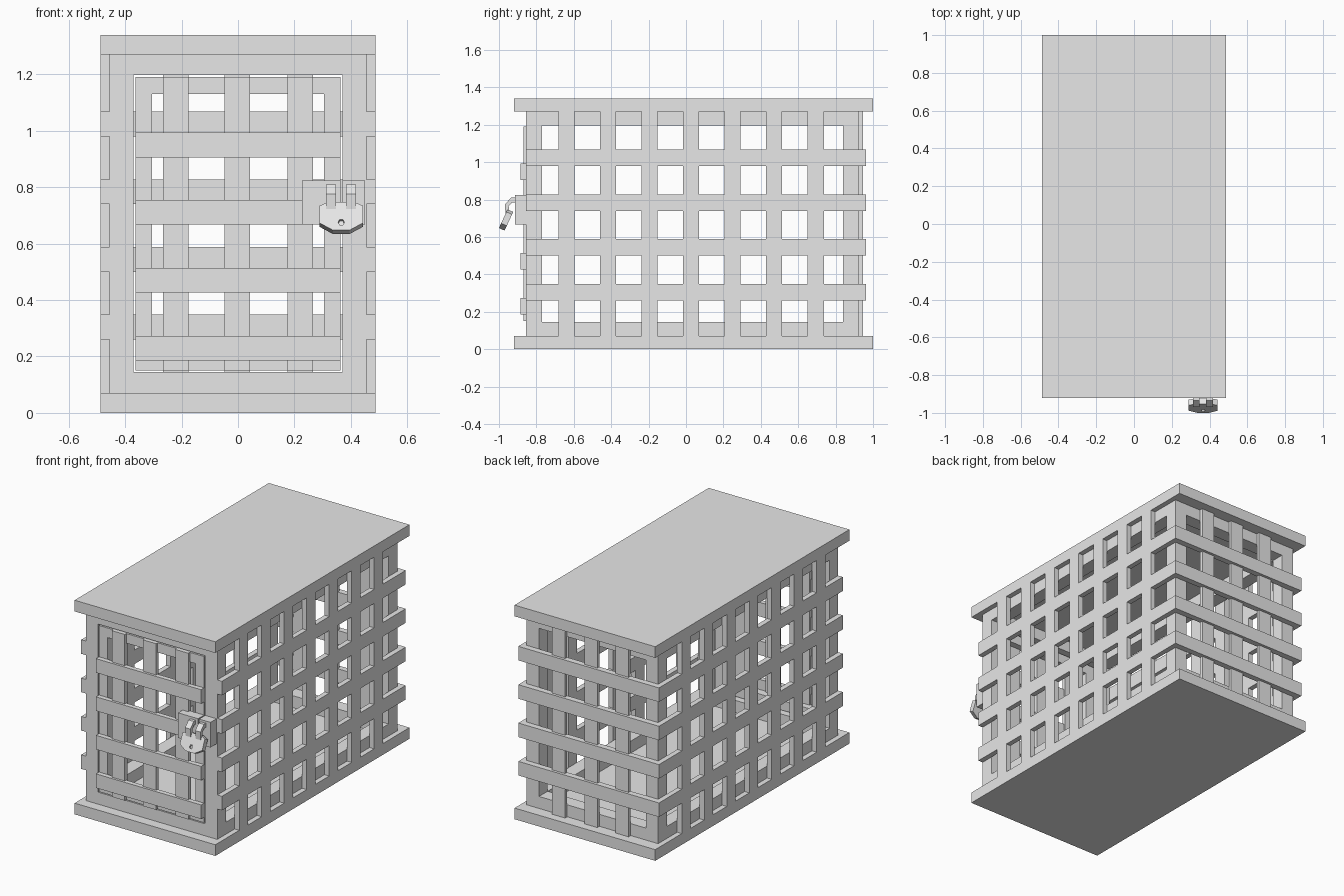
import bpy, bmesh
from mathutils import Matrix, Vector

if "Cube" in bpy.data.objects:
    bpy.data.objects.remove(bpy.data.objects["Cube"])

grey = bpy.data.materials.new("light_grey")
grey.use_nodes = True
grey.diffuse_color = (0.8, 0.8, 0.8, 1)
grey.node_tree.nodes["Principled BSDF"].inputs["Base Color"].default_value = (0.8, 0.8, 0.8, 1)


def finish(name, bm):
    bmesh.ops.recalc_face_normals(bm, faces=bm.faces)
    mesh = bpy.data.meshes.new(name)
    bm.to_mesh(mesh)
    bm.free()
    mesh.materials.append(grey)
    obj = bpy.data.objects.new(name, mesh)
    bpy.context.collection.objects.link(obj)
    return obj


def boxes(name, spans):
    """One object from boxes given as (x range, y range, z range)."""
    bm = bmesh.new()
    for span in spans:
        size = [b - a for a, b in span]
        mid = [(a + b) / 2 for a, b in span]
        bmesh.ops.create_cube(bm, size=1, matrix=Matrix.Translation(mid) @ Matrix.Diagonal((*size, 1)))
    return finish(name, bm)


def prism(name, points, offset):
    """Extrude a closed outline of 3D points along an offset."""
    bm = bmesh.new()
    face = bm.faces.new([bm.verts.new(p) for p in points])
    out = bmesh.ops.extrude_face_region(bm, geom=[face])
    bmesh.ops.translate(bm, verts=[v for v in out["geom"] if isinstance(v, bmesh.types.BMVert)], vec=offset)
    return finish(name, bm)


W, OUT, POST = 0.455, 0.487, 0.085
FRONT, BACK = -0.855, 0.925
LOW, HIGH = 0.07, 1.27
SILL, HEAD = 0.145, 1.197
IN = W - POST
BAR = 0.088
side_rows = [(z, z + BAR) for z in (0.26, 0.50, 0.74, 0.98)]
door_rows = [(z, z + BAR) for z in (0.185, 0.426, 0.667, 0.906)]
upright_x = [(c - 0.045, c + 0.045) for c in (-0.22, -0.003, 0.22)]

# Floor and roof slabs
boxes("floor_slab", [((-OUT, OUT), (-0.92, 1), (0, LOW))])
boxes("roof_slab", [((-OUT, OUT), (-0.92, 1), (HIGH, 1.34))])

# Frame: corner posts and rails
ends = [(FRONT, FRONT + POST), (BACK - POST, BACK)]
sides = [(-W, -IN), (IN, W)]
levels = [(LOW, SILL), (HEAD, HIGH)]
boxes("corner_posts", [(x, y, (LOW, HIGH)) for x in sides for y in ends])
boxes("cross_rails", [((-IN, IN), y, z) for y in ends for z in levels])
boxes("side_rails", [(x, (FRONT + POST, BACK - POST), z) for x in sides for z in levels])

# Side lattices, mirrored left and right
for label, x in (("left", (W, OUT)), ("right", (-OUT, -W))):
    boxes(label + "_slats", [(x, (FRONT, BACK), z) for z in side_rows])
    gaps = [LOW] + [v for row in side_rows for v in row] + [HIGH]
    uprights = []
    for i in range(7):
        c = -0.64 + i * 0.2223
        uprights += [(x, (c - 0.043, c + 0.043), (gaps[k], gaps[k + 1])) for k in range(0, len(gaps), 2)]
    boxes(label + "_uprights", uprights)

# Back lattice
boxes("back_uprights", [(x, (BACK, 0.946), (LOW, HIGH)) for x in upright_x])
boxes("back_slats", [((-OUT, OUT), (BACK, 0.963), z) for z in side_rows])

# Door: frame, uprights and slats
DX, D0, D1, DW = 0.364, 0.15, 1.19, 0.06
depth = (FRONT, FRONT + 0.05)
boxes("door_frame",
      [(x, depth, (D0, D1)) for x in ((-DX, DW - DX), (DX - DW, DX))]
      + [((DW - DX, DX - DW), depth, z) for z in ((D0, D0 + DW), (D1 - DW, D1))])
boxes("door_uprights", [(x, (-0.87, FRONT + 0.01), (D0, D1)) for x in upright_x])
boxes("door_slats", [((-DX, DX), (-0.885, FRONT), z) for z in door_rows])

# Hasp plates on the door and on the post
boxes("hasp_plates", [(x, (-0.915, FRONT), (0.667, 0.824)) for x in ((0.226, 0.364), (0.371, 0.45))])

# Hooked staples
hook = [(-0.915, 0.81), (-0.935, 0.81), (-0.968, 0.775), (-0.965, 0.72),
        (-0.945, 0.72), (-0.948, 0.765), (-0.93, 0.785), (-0.915, 0.785)]
for label, x in (("inner", 0.312), ("outer", 0.382)):
    prism(label + "_staple", [(x, y, z) for y, z in hook], (0.036, 0, 0))

# Padlock body, tilted forward, with a keyhole
up = Vector((0, 0.42, 0.91)).normalized()
back = Vector((0, 0.91, -0.42)).normalized()
base = Vector((0.366, -1, 0.648))
half = [(0.03, 0), (0.077, 0.028), (0.077, 0.095), (0.045, 0.11)]
outline = half + [(-x, h) for x, h in reversed(half)]
lock = prism("padlock_body", [base + Vector((x, 0, 0)) + up * h for x, h in outline], back * 0.033)
hole = [(0.005, 0.02), (0.011, 0.03), (0.006, 0.042)]
hole += [(-x, h) for x, h in reversed(hole)]
cutter = prism("keyhole_cutter", [base + Vector((x, 0, 0)) + up * h - back * 0.01 for x, h in hole], back * 0.025)
cutter.hide_render = True
cutter.hide_set(True)
cut = lock.modifiers.new("keyhole", "BOOLEAN")
cut.operation = "DIFFERENCE"
cut.object = cutter
